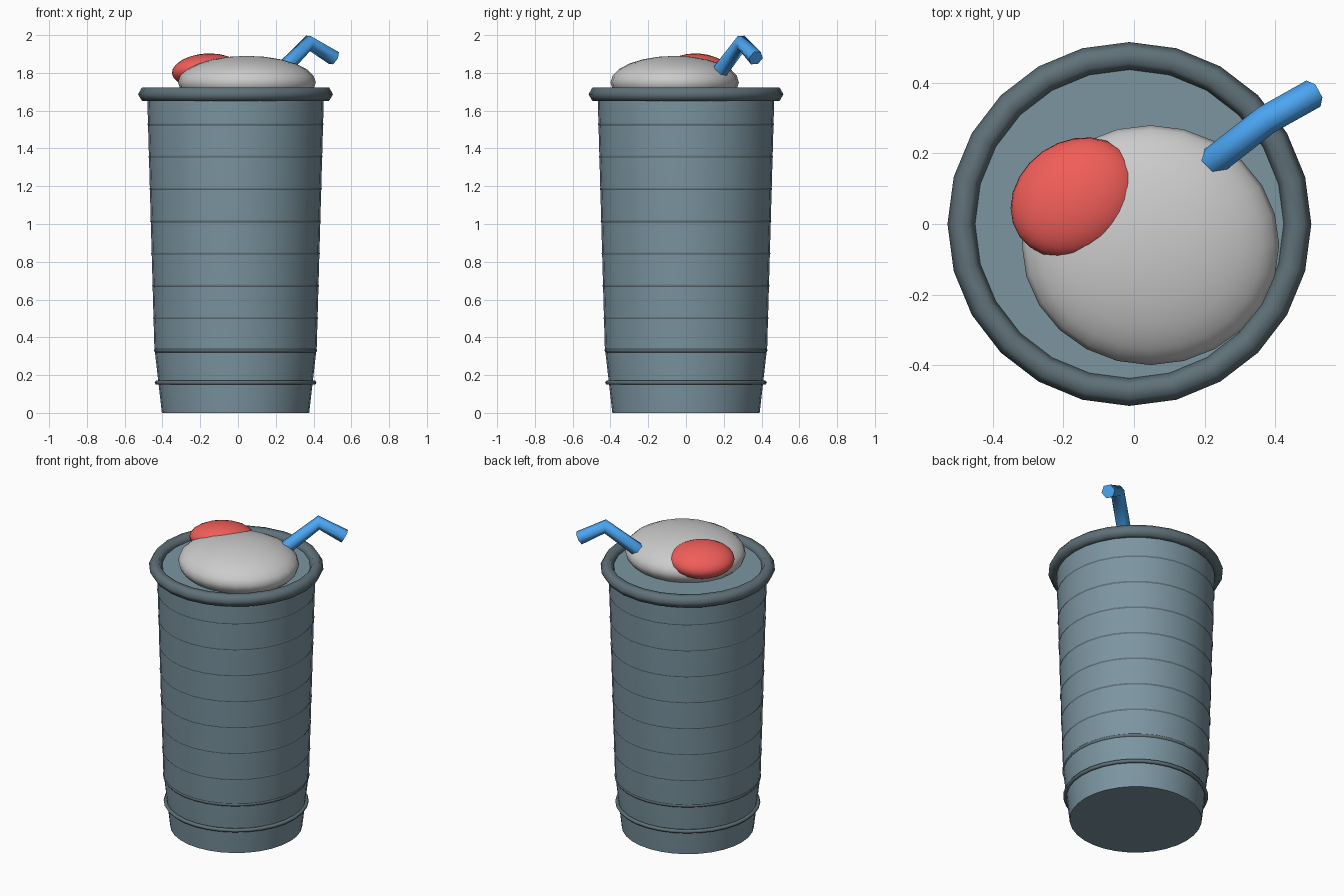
import bpy, bmesh, math

if "Cube" in bpy.data.objects:
    bpy.data.objects.remove(bpy.data.objects["Cube"])

CX = -0.013  # cup axis


def material(name, rgb):
    m = bpy.data.materials.new(name)
    m.diffuse_color = (*rgb, 1)
    m.use_nodes = True
    m.node_tree.nodes["Principled BSDF"].inputs["Base Color"].default_value = m.diffuse_color
    return m


SLATE = material("slate", (0.20, 0.30, 0.355))
DARK = material("dark_slate", (0.115, 0.165, 0.19))
RED = material("red", (0.87, 0.11, 0.10))
BLUE = material("blue", (0.07, 0.38, 0.90))


def finish(name, mat=None, angle=40):
    ob = bpy.context.object
    ob.name = name
    if mat:
        ob.data.materials.append(mat)
    bpy.ops.object.shade_smooth_by_angle(angle=math.radians(angle))
    return ob


def ring(name, z, major, minor, segments):
    bpy.ops.mesh.primitive_torus_add(location=(CX, 0, z), major_radius=major, minor_radius=minor,
                                     major_segments=segments, minor_segments=6)
    return finish(name, DARK, 100)


def blob(name, loc, radii, rot=(0, 0, 0), mat=None):
    bpy.ops.mesh.primitive_uv_sphere_add(segments=24, ring_count=12, location=loc, rotation=rot)
    bpy.context.object.scale = radii
    return finish(name, mat)


# Tapered cup, closed at the bottom and at the drink surface
N = 32
bm = bmesh.new()
loops = []
for r, z in [(0.39, 0), (0.43, 0.35), (0.468, 1.69)]:
    loops.append([bm.verts.new((CX + r * math.cos(2 * math.pi * k / N),
                                r * math.sin(2 * math.pi * k / N), z)) for k in range(N)])
for a, b in zip(loops, loops[1:]):
    for k in range(N):
        j = (k + 1) % N
        bm.faces.new((a[k], a[j], b[j], b[k]))
bm.faces.new(loops[0][::-1])
bm.faces.new(loops[-1])
mesh = bpy.data.meshes.new("cup_body")
bm.to_mesh(mesh)
bm.free()
cup = bpy.data.objects.new("cup_body", mesh)
bpy.context.collection.objects.link(cup)
bpy.context.view_layer.objects.active = cup
cup.select_set(True)
finish("cup_body", SLATE)

# Rolled rim and the raised ribs round the wall
ring("cup_rim", 1.687, 0.476, 0.04, 24)
for i in range(9):
    ring(f"cup_rib_{i + 1}", 0.16 + 0.171 * i, 0.416 + 0.0385 * i / 8, 0.012, 32)

# Cream mound with a berry leaning on its back left
blob("cream", (0.047, -0.06, 1.75), (0.365, 0.34, 0.14))
blob("berry", (-0.168, 0.075, 1.81), (0.192, 0.162, 0.09),
     (math.radians(-10), 0, math.radians(35)), RED)

# Bent six-sided straw
curve = bpy.data.curves.new("straw", "CURVE")
curve.dimensions = "3D"
curve.bevel_depth = 0.042
curve.bevel_resolution = 1
curve.use_fill_caps = True
spline = curve.splines.new("POLY")
spline.points.add(2)
for p, co in zip(spline.points, [(0.215, 0.17, 1.795), (0.375, 0.295, 1.96), (0.509, 0.37, 1.878)]):
    p.co = (*co, 1)
straw = bpy.data.objects.new("straw", curve)
bpy.context.collection.objects.link(straw)
bpy.ops.object.select_all(action="DESELECT")
bpy.context.view_layer.objects.active = straw
straw.select_set(True)
bpy.ops.object.convert(target="MESH")
finish("straw", BLUE, 75)
